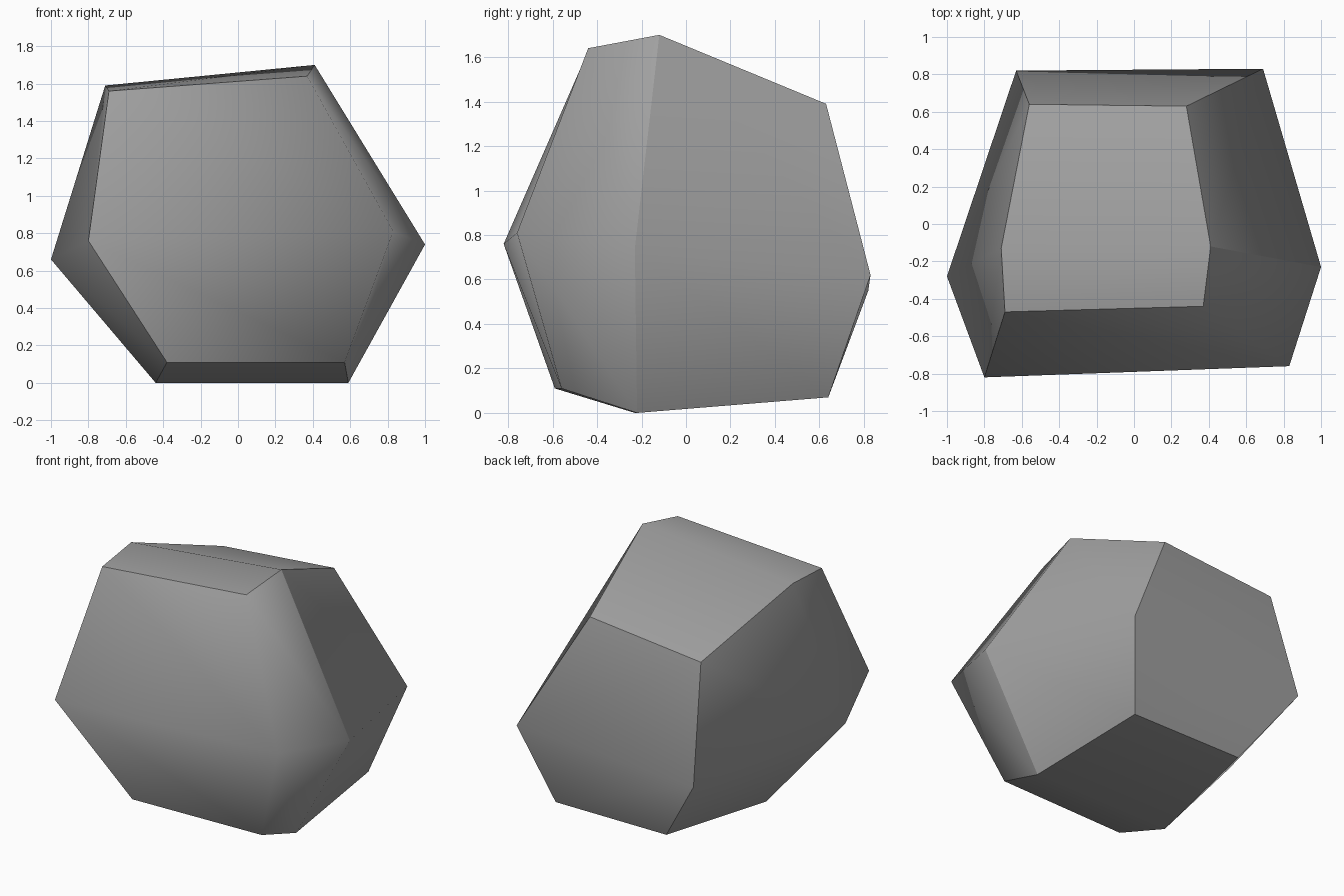
import bpy
import bmesh

# Remove the default cube only
default_cube = bpy.data.objects.get("Cube")
if default_cube:
    bpy.data.objects.remove(default_cube, do_unlink=True)


def make_material(name, colour):
    material = bpy.data.materials.new(name)
    material.use_nodes = True
    material.diffuse_color = colour
    shader = material.node_tree.nodes["Principled BSDF"]
    shader.inputs["Base Color"].default_value = colour
    shader.inputs["Roughness"].default_value = 0.9
    return material


# Six-sided cross-sections of the boulder. Corners run in the order:
# top right, top left, middle left, bottom left, bottom right, middle right
front_ring = [(-.69, -.47, 1.56), (.37, -.44, 1.64), (.83, -.76, .81),
              (.57, -.56, .11), (-.38, -.59, .11), (-.8, -.82, .76)]
middle_ring = [(-.71, -.13, 1.59), (.41, -.12, 1.7), (1, -.23, .74),
               (.59, -.22, 0), (-.44, -.23, 0), (-1, -.28, .66)]
back_ring = [(-.56, .64, 1.31), (.28, .63, 1.39), (.69, .83, .62),
             (.53, .64, .07), (-.3, .64, .07), (-.63, .82, .55)]

# Which broad side of the boulder each strip belongs to
front_strip_sides = ["top", "front", "front", "bottom", "right", "right"]
back_strip_sides = ["top", "left", "left", "bottom", "right", "right"]

bm = bmesh.new()
side_of_face = {}


def add_face(corners, side):
    face = bm.faces.new(corners)
    face.smooth = True
    side_of_face[face] = side


def bridge(ring_a, ring_b, sides):
    for i, side in enumerate(sides):
        j = (i + 1) % len(sides)
        add_face([ring_a[i], ring_a[j], ring_b[j], ring_b[i]], side)


def cap(ring, side):
    """Close a ring with an upper and a lower facet, folded at mid height."""
    top_right, top_left, mid_left, low_left, low_right, mid_right = ring
    add_face([top_right, top_left, mid_left, mid_right], side)
    add_face([mid_right, mid_left, low_left, low_right], side)


front, middle, back = [[bm.verts.new(point) for point in ring]
                       for ring in (front_ring, middle_ring, back_ring)]
bridge(front, middle, front_strip_sides)
bridge(middle, back, back_strip_sides)
cap(front, "front")
cap(back, "back")

# Crisp edges where two broad sides meet, soft folds within each side
for edge in bm.edges:
    first, second = edge.link_faces
    edge.smooth = side_of_face[first] == side_of_face[second]
bmesh.ops.recalc_face_normals(bm, faces=bm.faces[:])

mesh = bpy.data.meshes.new("boulder")
bm.to_mesh(mesh)
bm.free()
mesh.materials.append(make_material("stone grey", (.35, .35, .35, 1)))
boulder = bpy.data.objects.new("boulder", mesh)
bpy.context.scene.collection.objects.link(boulder)
